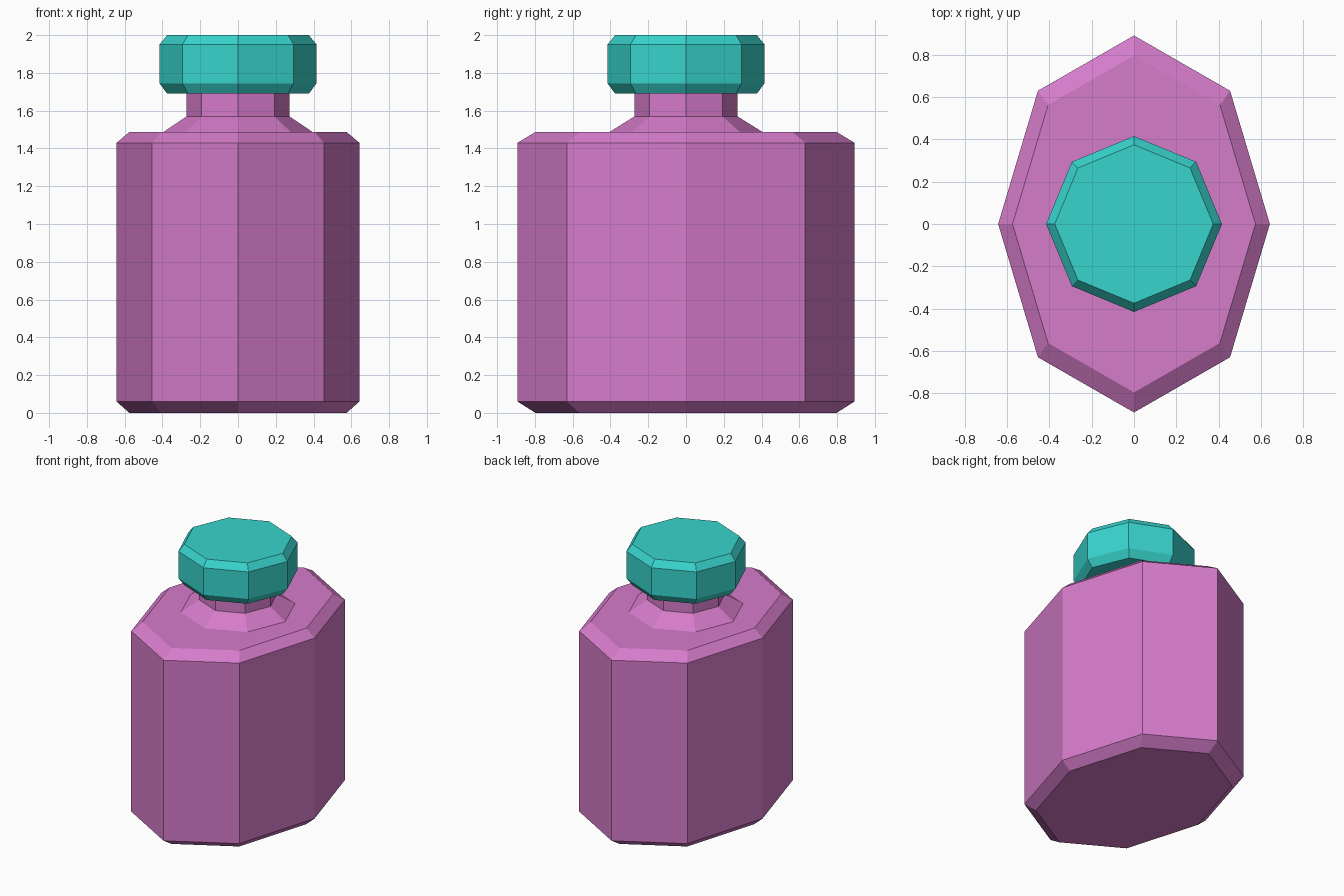
import bpy
import bmesh
from math import cos, sin, pi

cube = bpy.data.objects.get("Cube")
if cube:
    bpy.data.objects.remove(cube, do_unlink=True)

SIDES = 8


def make_material(name, rgb):
    mat = bpy.data.materials.new(name)
    mat.use_nodes = True
    colour = (*rgb, 1.0)
    mat.diffuse_color = colour
    bsdf = next(n for n in mat.node_tree.nodes if n.type == 'BSDF_PRINCIPLED')
    bsdf.inputs["Base Color"].default_value = colour
    return mat


def loft(name, rings, mat):
    """Closed eight-sided solid through (x radius, y radius, height) rings."""
    bm = bmesh.new()
    loops = []
    for rx, ry, z in rings:
        angles = [2 * pi * i / SIDES for i in range(SIDES)]
        loops.append([bm.verts.new((rx * cos(a), ry * sin(a), z)) for a in angles])
    for low, high in zip(loops, loops[1:]):
        for i in range(SIDES):
            j = (i + 1) % SIDES
            bm.faces.new((low[i], low[j], high[j], high[i]))
    bm.faces.new(loops[0][::-1])
    bm.faces.new(loops[-1])
    bmesh.ops.recalc_face_normals(bm, faces=bm.faces)
    mesh = bpy.data.meshes.new(name)
    bm.to_mesh(mesh)
    bm.free()
    mesh.materials.append(mat)
    obj = bpy.data.objects.new(name, mesh)
    bpy.context.collection.objects.link(obj)
    return obj


pink = make_material("orchid pink", (0.67, 0.20, 0.59))
teal = make_material("turquoise", (0.04, 0.66, 0.61))

# Oval bottle body with chamfered rims, sloped shoulder and round neck
loft("bottle_body", [
    (0.575, 0.797, 0.0),
    (0.643, 0.892, 0.06),
    (0.643, 0.892, 1.43),
    (0.575, 0.797, 1.487),
    (0.395, 0.405, 1.487),
    (0.272, 0.272, 1.57),
    (0.272, 0.272, 1.70),
], pink)

# Chamfered stopper
loft("bottle_stopper", [
    (0.375, 0.375, 1.69),
    (0.416, 0.416, 1.745),
    (0.416, 0.416, 1.95),
    (0.375, 0.375, 2.0),
], teal)
